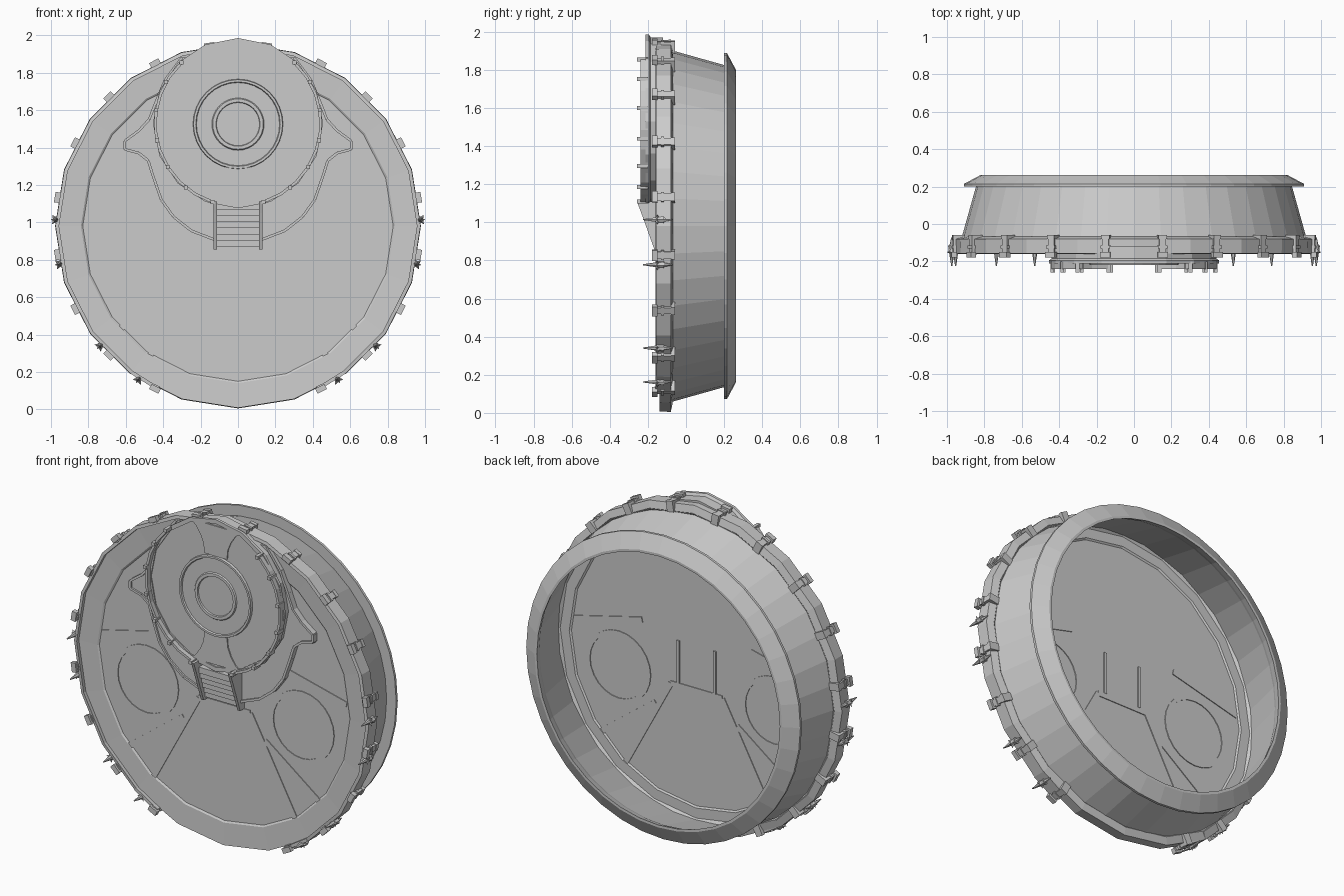
import bpy, bmesh
from math import sin, cos, radians
from mathutils import Matrix, Vector

cube = bpy.data.objects.get("Cube")
if cube:
    bpy.data.objects.remove(cube)

HUB = 0.98      # height of the drum axis
DAIS = 1.53     # height of the round stage centre


def finish(name, bm):
    bmesh.ops.recalc_face_normals(bm, faces=bm.faces)
    mesh = bpy.data.meshes.new(name)
    bm.to_mesh(mesh)
    bm.free()
    obj = bpy.data.objects.new(name, mesh)
    bpy.context.collection.objects.link(obj)
    return obj


def polar(r, deg, cx, cz):
    return cx + r * sin(radians(deg)), cz + r * cos(radians(deg))


def lathe(name, profile, sides, cz, cx=0, start=0, sweep=360):
    """Turn a closed (radius, y) profile about a y-parallel axis; angles run from the top."""
    bm = bmesh.new()
    full = sweep == 360
    rows = []
    for i in range(sides if full else sides + 1):
        a = start + sweep * i / sides
        row = []
        for r, y in profile:
            x, z = polar(r, a, cx, cz)
            row.append(bm.verts.new((x, y, z)))
        rows.append(row)
    count = len(profile)
    for i in range(sides):
        a, b = rows[i], rows[(i + 1) % len(rows)]
        for j in range(count):
            k = (j + 1) % count
            bm.faces.new((a[j], b[j], b[k], a[k]))
    if not full:
        bm.faces.new(rows[0])
        bm.faces.new(rows[-1])
    bmesh.ops.remove_doubles(bm, verts=bm.verts, dist=1e-5)
    return finish(name, bm)


def slab(r0, r1, y0, y1):
    return [(r0, y0), (r1, y0), (r1, y1), (r0, y1)]


def prism(name, outline, depth, axis="y"):
    """Extrude an outline: (x, z) along y, or (y, z) along x."""
    bm = bmesh.new()
    ends = []
    for d in depth:
        ends.append([bm.verts.new((p, d, q) if axis == "y" else (d, p, q)) for p, q in outline])
    bm.faces.new(ends[0])
    bm.faces.new(ends[1])
    n = len(outline)
    for i in range(n):
        k = (i + 1) % n
        bm.faces.new((ends[0][i], ends[0][k], ends[1][k], ends[1][i]))
    return finish(name, bm)


def strip(name, p, q, width, depth):
    p, q = Vector(p), Vector(q)
    side = (q - p).orthogonal().normalized() * width / 2
    return prism(name, [p - side, q - side, q + side, p + side], depth)


def box(bm, x, y, z):
    size = [b - a for a, b in (x, y, z)]
    mid = [(a + b) / 2 for a, b in (x, y, z)]
    bmesh.ops.create_cube(bm, size=1, matrix=Matrix.Translation(mid) @ Matrix.Diagonal((*size, 1)))


def around_hub(obj, deg):
    obj.matrix_world = Matrix.Translation((0, 0, HUB)) @ Matrix.Rotation(radians(deg), 4, "Y")


# Drum: thin tapered wall, rear flange, front plate and rim
lathe("drum_wall", [(0.925, -0.085), (0.845, 0.2), (0.83, 0.2), (0.91, -0.1)], 40, HUB)
lathe("rear_flange", [(0.83, 0.2), (0.908, 0.2), (0.908, 0.215), (0.82, 0.262), (0.805, 0.262), (0.82, 0.22)],
      40, HUB)
lathe("front_plate", [(0, -0.126), (0.83, -0.126), (0.84, -0.133), (0.972, -0.14), (0.975, -0.08),
                      (0.93, -0.07), (0.9, -0.095), (0.84, -0.095), (0.83, -0.102), (0, -0.102)], 20, HUB)
lathe("rim_band", [(0.957, -0.16), (0.976, -0.157), (0.978, -0.08), (0.935, -0.068), (0.92, -0.08), (0.957, -0.1)],
      16, HUB, start=-144, sweep=288)
for s in (-1, 1):
    lathe("rim_band_end", slab(0.957, 0.976, -0.16, -0.08), 1, HUB, start=s * 144, sweep=s * 8)

# Shallow floor relief, showing on both faces of the plate
FLOOR = (-0.131, -0.097)
for s in (-1, 1):
    lathe("floor_ring", slab(0.19, 0.212, *FLOOR), 24, 0.85, cx=s * 0.515)
    for a, b in (((0.17, 0.84), (0.49, 0.25)), ((0.36, 1.17), (0.81, 1.06)), ((0.27, 0.7), (0.63, 0.43))):
        strip("floor_seam", (s * a[0], a[1]), (s * b[0], b[1]), 0.032, FLOOR)
strip("floor_front_seam", (-0.17, 0.84), (0.17, 0.84), 0.032, FLOOR)

# Lower stage tier with pointed wings
half = [(0.3, 1.88), (0.39, 1.76), (0.44, 1.64), (0.475, 1.55), (0.53, 1.49), (0.605, 1.435), (0.605, 1.39),
        (0.53, 1.37), (0.48, 1.33), (0.455, 1.25), (0.41, 1.12), (0.345, 1.03), (0.25, 0.955), (0.12, 0.905)]
whole = half + [(-x, z) for x, z in reversed(half)]
prism("winged_tier", whole, (-0.15, -0.11))
for s in (-1, 1):
    # raised lip following the wing edge
    for p, q in zip(half, half[1:]):
        strip("wing_lip", (s * p[0], p[1]), (s * q[0], q[1]), 0.014, (-0.16, -0.12))

# Round stage with concentric relief
lathe("stage", [(0, -0.205), (0.43, -0.205), (0.43, -0.212), (0.455, -0.212), (0.455, -0.195), (0.44, -0.185),
                (0.44, -0.12), (0, -0.12)], 16, DAIS)
lathe("stage_disc", [(0, -0.209), (0.115, -0.209), (0.118, -0.217), (0.135, -0.217), (0.14, -0.21),
                     (0.222, -0.21), (0.226, -0.219), (0.238, -0.219), (0.241, -0.204), (0, -0.204)],
      32, DAIS - 0.005)
for s in (-1, 1):
    fan = [(0.075, 0.235), (0.08, 0.29), (0.1, 0.34), (0.13, 0.385), (0.165, 0.415)]
    pts = [(x, DAIS + s * z) for x, z in fan]
    prism("stage_walkway", pts + [(-x, z) for x, z in reversed(pts)], (-0.212, -0.2))

# Parapets with posts, one on each side
for s in (-1, 1):
    lathe("parapet", slab(0.435, 0.45, -0.24, -0.2), 9, DAIS, start=s * 43, sweep=s * 119)
    for deg in (43, 60, 81, 102, 122, 141, 162):
        x, z = polar(0.443, s * deg, 0, DAIS)
        strip("parapet_post", (x - 0.01, z), (x + 0.01, z), 0.02, (-0.258, -0.2))

# Steps between two sloping side rails
for s in (-1, 1):
    prism("step_rail", [(-0.258, 1.11), (-0.235, 1.05), (-0.165, 0.855), (-0.095, 0.855), (-0.095, 1.11)],
          (s * 0.112, s * 0.13), "x")
for i in range(6):
    z = 0.87 + i * 0.033
    bm = bmesh.new()
    box(bm, (-0.112, 0.112), (-0.15 - i * 0.012, -0.12), (z, z + 0.036))
    finish("step", bm)

# Clamps on every rim facet but the lowest two
bm = bmesh.new()
box(bm, (-0.018, 0.018), (-0.165, -0.06), (0.955, 0.98))
box(bm, (-0.028, 0.028), (-0.178, -0.15), (0.962, 0.992))
box(bm, (-0.025, 0.025), (-0.13, -0.115), (0.955, 0.985))
box(bm, (-0.022, 0.022), (-0.08, -0.058), (0.92, 0.983))
clamp = finish("rim_clamp", bm)
around_hub(clamp, 9)
for i in range(1, 18):
    twin = bpy.data.objects.new("rim_clamp", clamp.data)
    bpy.context.collection.objects.link(twin)
    around_hub(twin, 9 + 18 * (i if i < 9 else i - 18))

# Spiked ornaments low on both sides of the rim
bm = bmesh.new()
for length, y, turn in ((0.11, -0.17, 90), (0.08, -0.112, -90)):
    bmesh.ops.create_cone(bm, cap_ends=True, segments=6, radius1=0.02, radius2=0.003, depth=length,
                          matrix=Matrix.Translation((0, y, 0.975)) @ Matrix.Rotation(radians(turn), 4, "X"))
for tilt in (-55, 0, 55):
    bmesh.ops.create_cone(bm, cap_ends=True, segments=4, radius1=0.014, radius2=0.001, depth=0.03,
                          matrix=Matrix.Translation((0.012 * tilt / 55, -0.15, 0.985))
                          @ Matrix.Rotation(radians(tilt), 4, "Y"))
spike = finish("rim_spike", bm)
around_hub(spike, 88)
for deg in (102, 131, 147, -88, -102, -131, -147):
    twin = bpy.data.objects.new("rim_spike", spike.data)
    bpy.context.collection.objects.link(twin)
    around_hub(twin, deg)
